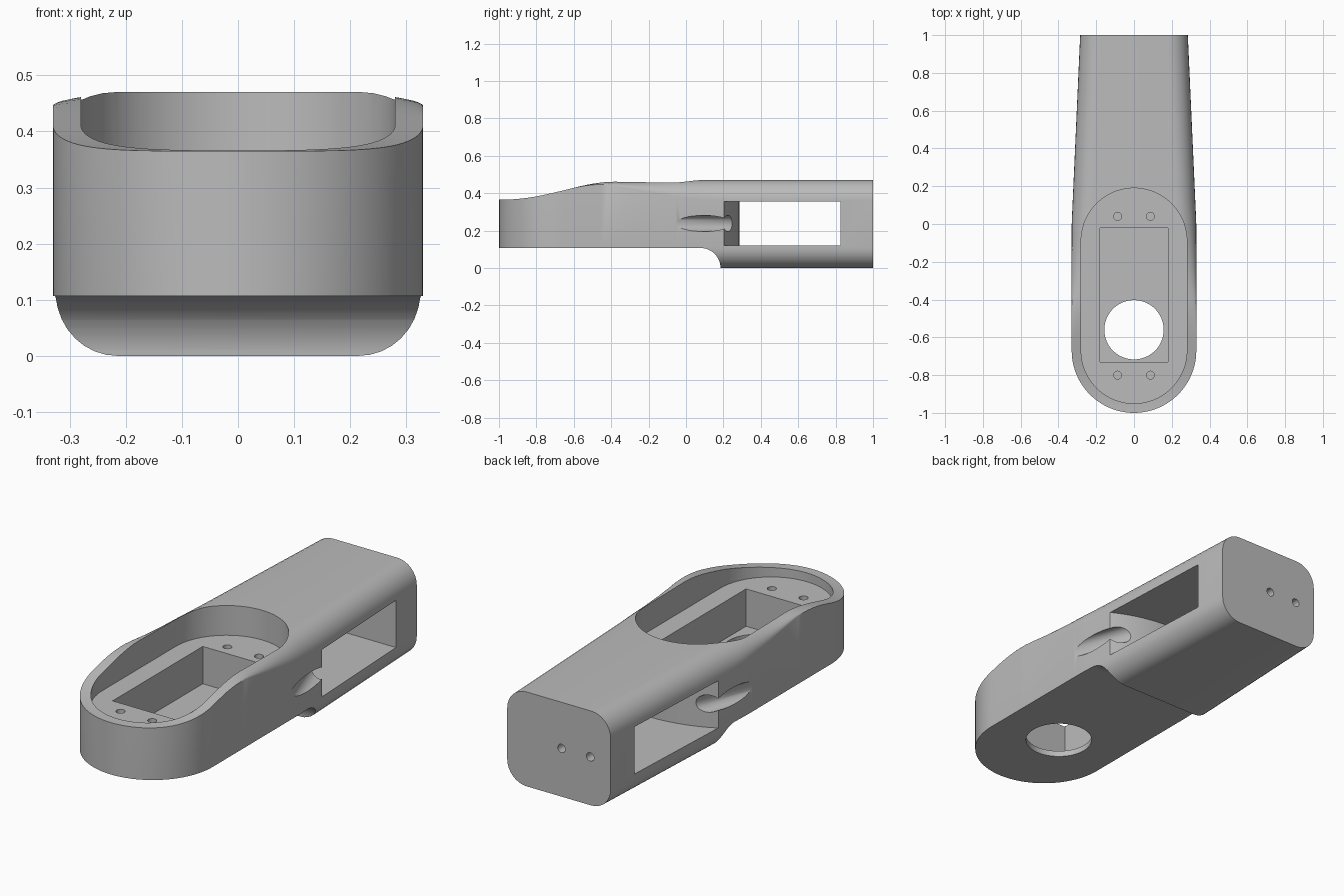
import bpy, bmesh, math
from mathutils import Vector

cube = bpy.data.objects.get("Cube")
if cube:
    bpy.data.objects.remove(cube, do_unlink=True)

grey = bpy.data.materials.new("plain_grey")
grey.use_nodes = True
GREY = (0.5, 0.5, 0.5, 1)
grey.diffuse_color = GREY
grey.node_tree.nodes["Principled BSDF"].inputs["Base Color"].default_value = GREY


def make_object(name, bm):
    bmesh.ops.recalc_face_normals(bm, faces=bm.faces[:])
    mesh = bpy.data.meshes.new(name)
    bm.to_mesh(mesh)
    bm.free()
    mesh.materials.append(grey)
    obj = bpy.data.objects.new(name, mesh)
    bpy.context.collection.objects.link(obj)
    return obj


def loft(name, rings):
    """Skin a list of equal-length closed rings and cap both ends."""
    bm = bmesh.new()
    rows = [[bm.verts.new(p) for p in ring] for ring in rings]
    n = len(rows[0])
    for a, b in zip(rows, rows[1:]):
        for i in range(n):
            j = (i + 1) % n
            bm.faces.new((a[i], a[j], b[j], b[i]))
    bm.faces.new(rows[0])
    bm.faces.new(rows[-1])
    return make_object(name, bm)


def prism(name, outline, z0, z1):
    return loft(name, [[(x, y, z) for x, y in outline] for z in (z0, z1)])


def rod(name, start, end, radius, sides=32):
    start, end = Vector(start), Vector(end)
    turn = (end - start).to_track_quat('Z', 'Y')
    circle = [turn @ Vector((radius * math.cos(a), radius * math.sin(a), 0))
              for a in (math.tau * i / sides for i in range(sides))]
    return loft(name, [[c + p for c in circle] for p in (start, end)])


def arc(cx, cy, r, a0, a1, steps):
    angles = [math.radians(a0 + (a1 - a0) * i / steps) for i in range(steps + 1)]
    return [(cx + r * math.cos(a), cy + r * math.sin(a)) for a in angles]


def ease(v, lo, hi, power=1.0):
    t = min(max((v - lo) / (hi - lo), 0), 1) ** power
    return t * t * (3 - 2 * t)


# Main body: rounded-box section swept along y
NOSE_Y, HALF, FILLET = -0.67, 0.33, 0.107


def section(y):
    if y < NOSE_Y:
        w = max(math.sqrt(max(HALF ** 2 - (y - NOSE_Y) ** 2, 0)), 0.01)
    else:
        w = HALF - 0.045 * max(y, 0)
    top = 0.365 + 0.1 * ease(y, -1, -0.37, 1.15) + 0.005 * ease(y, -0.4, 0)
    rx = min(FILLET, w * 0.9)
    rz = FILLET * ease(y, -0.62, 0.15)
    pts = []
    for sx, sz, a0 in ((1, 1, 0), (-1, 1, 90), (-1, -1, 180), (1, -1, 270)):
        h = rz if sz > 0 else FILLET
        cz = top - h if sz > 0 else FILLET
        for c, s in arc(0, 0, 1, a0, a0 + 90, 8):
            pts.append((sx * (w - rx) + rx * c, y, cz + h * s))
    return pts


stations = [NOSE_Y - HALF * math.cos(math.pi / 2 * i / 20) for i in range(21)]
stations += [NOSE_Y + (0.2 - NOSE_Y) * i / 24 for i in range(1, 25)] + [1.0]
body = loft("arm_body", [section(y) for y in stations])

cutters = []

# Lower step under the front, ending in a quarter-round
step = [(-1.2, -0.1), (0.185, -0.1)] + arc(0.078, 0, 0.1065, 0, 90, 12) + [(-1.2, 0.1065)]
cutters.append(loft("step_cutter", [[(x, y, z) for y, z in step] for x in (-0.5, 0.5)]))

# Stadium recess, rectangular well and round bottom opening
stadium = arc(0, -0.09, 0.28, 0, 180, 40) + arc(0, -0.67, 0.28, 180, 360, 40)
cutters.append(prism("recess_cutter", stadium, 0.322, 0.7))
well = [(-0.18, -0.73), (0.18, -0.73), (0.18, -0.02), (-0.18, -0.02)]
cutters.append(prism("well_cutter", well, 0.136, 0.6))
cutters.append(rod("opening_cutter", (0, -0.56, 0), (0, -0.56, 0.2), 0.157, 64))

# Screw holes in the recess floor
for x in (-0.087, 0.087):
    for y in (-0.8, 0.04):
        cutters.append(rod("screw_cutter", (x, y, 0.2), (x, y, 0.4), 0.021, 20))

# Side window with a bowed front wall
window = [(0.5, 0.825), (-0.5, 0.825), (-0.5, 0.11)]
window += arc(0, -0.395, 0.68, 125, 55, 24) + [(0.5, 0.11)]
cutters.append(prism("window_cutter", window, 0.12, 0.355))

# Slanted cable grooves on both sides
for side in (-1, 1):
    cutters.append(rod("groove_cutter", (side * 0.40, -0.12, 0.238),
                       (side * 0.26, 0.28, 0.238), 0.043))

# Holes through the back wall
for x in (-0.014, -0.172):
    cutters.append(rod("back_hole_cutter", (x, 0.75, 0.24), (x, 1.1, 0.24), 0.021, 20))

bpy.context.view_layer.objects.active = body
for cutter in cutters:
    mod = body.modifiers.new("cut", 'BOOLEAN')
    mod.operation = 'DIFFERENCE'
    mod.solver = 'EXACT'
    mod.object = cutter
    bpy.ops.object.modifier_apply(modifier=mod.name)
    bpy.data.objects.remove(cutter, do_unlink=True)

for obj in bpy.context.selected_objects:
    obj.select_set(False)
body.select_set(True)
bpy.ops.object.shade_smooth_by_angle(angle=math.radians(30))
